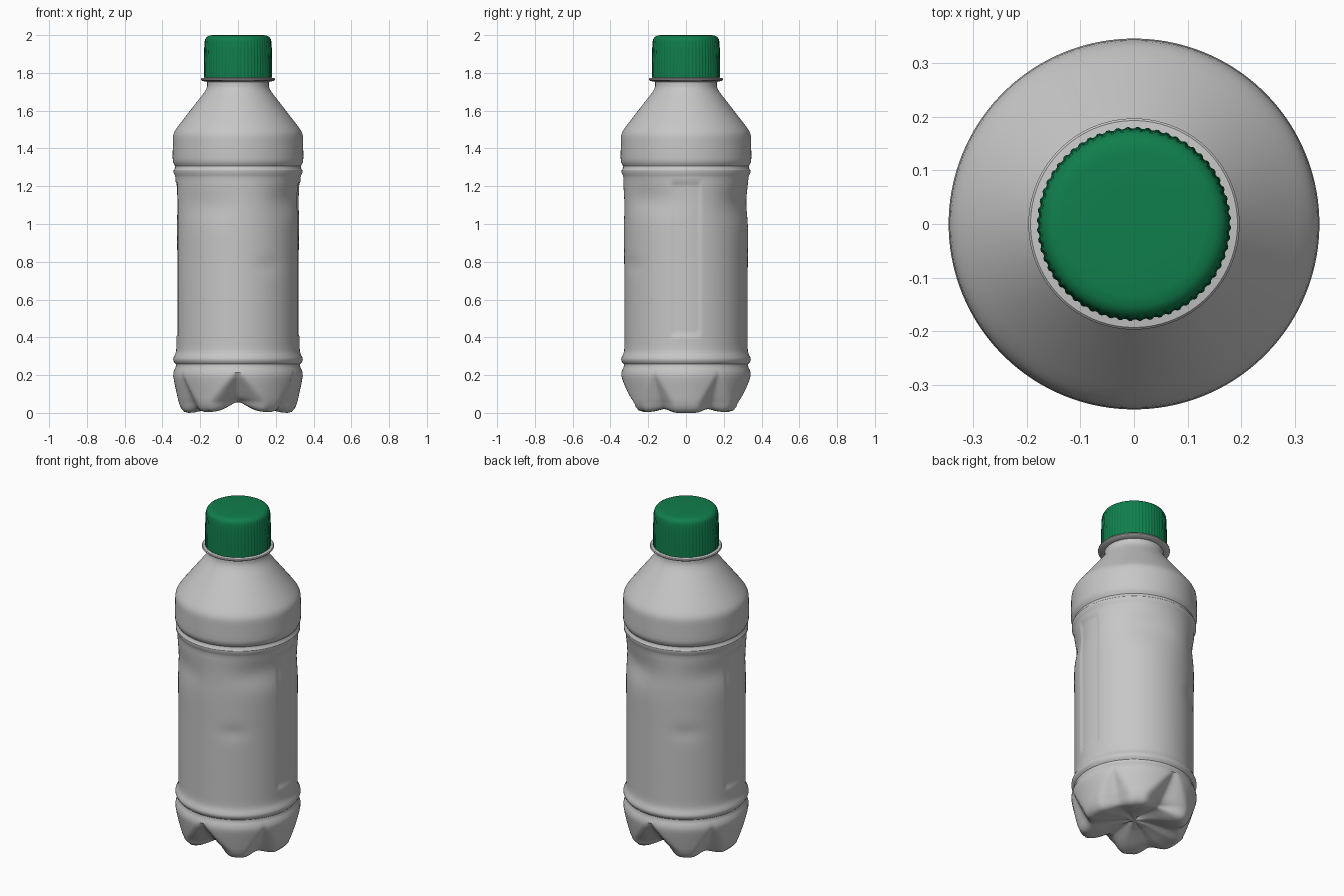
import bpy, bmesh, math

if "Cube" in bpy.data.objects:
    bpy.data.objects.remove(bpy.data.objects["Cube"])

def material(name, rgb):
    m = bpy.data.materials.new(name)
    m.diffuse_color = (*rgb, 1)
    m.use_nodes = True
    m.node_tree.nodes["Principled BSDF"].inputs["Base Color"].default_value = m.diffuse_color
    return m

GREY = material("grey plastic", (0.57, 0.57, 0.57))
GREEN = material("green plastic", (0.005, 0.21, 0.072))

def densify(points, step):
    out = [points[0]]
    for a, b in zip(points, points[1:]):
        n = max(1, math.ceil(math.dist(a, b) / step))
        out += [(a[0] + (b[0] - a[0]) * i / n, a[1] + (b[1] - a[1]) * i / n) for i in range(1, n + 1)]
    return out

def lathe(name, profile, segs, mat, shape=lambda r, z, a, i: (r, z), angle=35):
    """Revolve a profile; its first and last points lie on the axis."""
    bm = bmesh.new()
    rings = []
    for r, z in profile[1:-1]:
        ring = []
        for i in range(segs):
            a = 2 * math.pi * i / segs
            rr, zz = shape(r, z, a, i)
            ring.append(bm.verts.new((rr * math.cos(a), rr * math.sin(a), zz)))
        rings.append(ring)
    low = bm.verts.new((0, 0, profile[0][1]))
    top = bm.verts.new((0, 0, profile[-1][1]))
    for i in range(segs):
        j = (i + 1) % segs
        bm.faces.new((low, rings[0][j], rings[0][i]))
        bm.faces.new((top, rings[-1][i], rings[-1][j]))
        for p, q in zip(rings, rings[1:]):
            bm.faces.new((p[i], p[j], q[j], q[i]))
    bmesh.ops.recalc_face_normals(bm, faces=bm.faces)
    me = bpy.data.meshes.new(name)
    bm.to_mesh(me)
    bm.free()
    me.materials.append(mat)
    ob = bpy.data.objects.new(name, me)
    bpy.context.collection.objects.link(ob)
    bpy.ops.object.select_all(action='DESELECT')
    ob.select_set(True)
    bpy.context.view_layer.objects.active = ob
    bpy.ops.object.shade_smooth_by_angle(angle=math.radians(angle))
    return ob

def ang(a, deg):
    """Signed difference in degrees."""
    return (math.degrees(a) - deg + 180) % 360 - 180

# base valleys: direction, strength, half width; squeeze dents: direction, height, width, tallness, depth
VALLEYS = [(-90, 1, 30), (90, 1, 30), (30, .4, 20), (-30, .4, 20), (150, .4, 20), (210, .4, 20)]
DENTS = [(65, 1.12, 32, .09, .024), (-35, 1.13, 28, .08, .018), (-120, 1.1, 30, .08, .012),
         (150, 1.12, 28, .08, .014), (-60, .78, 14, .04, .006), (125, .78, 14, .04, .006)]

def body_shape(r, z, a, i):
    z0 = z
    if z0 < 0.22:
        t = min(1, (0.22 - z0) / 0.17)
        for d, s, w in VALLEYS:
            k = max(0, 1 - abs(ang(a, d)) / (w * (t + 0.02)))
            k = k * k * (3 - 2 * k)
            r -= 0.10 * s * k * t * min(1, (r / 0.3) ** 2)
            z += 0.045 * s * k * max(0, 1 - z0 / 0.07)
        # side feet reach lowest
        z += 0.012 * (1 - abs(math.cos(a))) * max(0, 1 - z0 / 0.1)
    if 0.33 < z0 < 1.24:
        for d, h, w, tall, depth in DENTS:
            r -= depth * math.exp(-(ang(a, d) / w) ** 2 - ((z0 - h) / tall) ** 2)
        # recessed grip panels on both sides
        if 0.41 < z0 < 1.22 and min(abs(ang(a, 0)), abs(ang(a, 180))) < 13.5:
            r -= 0.006
    return r, z

# bottle body
body = [(0, .055), (.03, .054), (.08, .046), (.14, .028), (.19, .012), (.23, .003), (.262, 0), (.285, .006),
        (.302, .025), (.315, .06), (.326, .11), (.337, .16), (.343, .195), (.342, .215), (.334, .235),
        (.328, .248), (.329, .258), (.338, .268), (.343, .28), (.342, .292), (.334, .306), (.328, .325), (.326, .35),
        (.326, .405), (.326, .415), (.327, .8), (.329, 1.0), (.332, 1.214), (.332, 1.224), (.331, 1.245),
        (.334, 1.258), (.341, 1.272), (.341, 1.285), (.333, 1.296), (.332, 1.306), (.339, 1.318),
        (.345, 1.332), (.346, 1.36), (.344, 1.46), (.341, 1.478), (.333, 1.495), (.318, 1.517),
        (.18, 1.695), (.168, 1.715), (.163, 1.73), (.163, 1.758), (0, 1.758)]
lathe("bottle_body", [body[0]] + densify(body[1:-1], 0.025) + [body[-1]], 180, GREY, body_shape)

# thin ring under the cap
lathe("neck_collar", [(0, 1.752), (.163, 1.752), (.19, 1.758), (.197, 1.763), (.197, 1.768),
                      (.193, 1.772), (.165, 1.776), (.165, 1.79), (0, 1.79)], 96, GREY)

# ribbed screw cap
def ribs(r, z, a, i):
    return (r - (0.003 if i % 4 < 2 and r > 0.17 and z < 1.975 else 0), z)

cap = [(0, 1.775), (.165, 1.775), (.181, 1.776), (.181, 1.85), (.179, 1.93), (.177, 1.965), (.173, 1.98),
       (.166, 1.99), (.154, 1.997), (.135, 2.0), (.06, 2.0), (0, 2.0)]
lathe("screw_cap", cap, 240, GREEN, ribs, 50)
